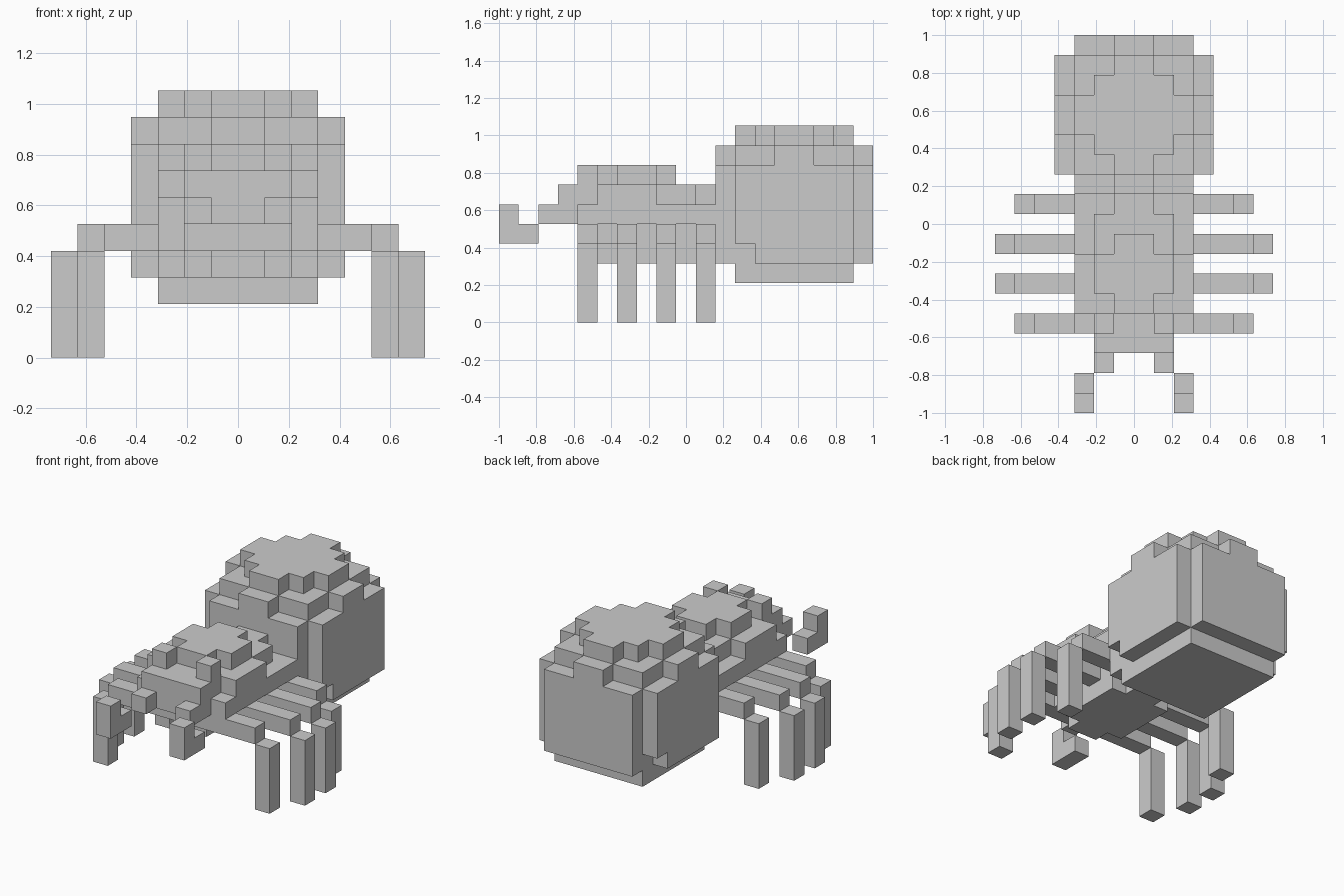
import bpy, bmesh, math

if "Cube" in bpy.data.objects:
    bpy.data.objects.remove(bpy.data.objects["Cube"])

U = 2 / 19          # edge of one cube; grid: x -7..7, y 0..19, z 0..10
parts = {}


def block(part, x0, x1, y0, y1, z0, z1, mirror=False):
    """Fill a box of cubes in a part, optionally mirrored in x."""
    cells = parts.setdefault(part, set())
    for x in range(x0, x1):
        for y in range(y0, y1):
            for z in range(z0, z1):
                cells.add((x, y, z))
                if mirror:
                    cells.add((-1 - x, y, z))


def layer(part, z0, z1, *spans):
    """Stack centred strips given as (half width, y start, y end)."""
    for w, y0, y1 in spans:
        block(part, -w, w, y0, y1, z0, z1)


# Abdomen: stepped round block
layer("abdomen", 2, 3, (3, 12, 18))
layer("abdomen", 3, 8, (3, 11, 19), (4, 12, 18))
layer("abdomen", 8, 9, (1, 11, 19), (3, 12, 18), (4, 14, 16))
layer("abdomen", 9, 10, (1, 12, 18), (2, 13, 17), (3, 14, 16))
parts["abdomen"] -= {(3, 12, 3), (-4, 17, 3)}   # two chipped lower corners

# Head and thorax: stepped layers
layer("thorax", 3, 4, (1, 5, 11), (2, 6, 10))
layer("thorax", 4, 5, (2, 4, 11))
layer("thorax", 5, 6, (2, 3, 4), (3, 4, 11))
layer("thorax", 6, 7, (2, 3, 10), (3, 5, 8), (1, 10, 11))
layer("thorax", 7, 8, (1, 5, 9), (2, 6, 8))

# Eyes on top of the head
block("eyes", 1, 2, 4, 5, 7, 8, True)

# Jaws reaching forward
block("jaws", 1, 2, 2, 3, 5, 6, True)
block("jaws", 2, 3, 1, 2, 4, 5, True)
block("jaws", 2, 3, 0, 1, 4, 6, True)

# Four pairs of legs: level upper part, upright lower part
for i, (y, reach) in enumerate([(4, 5), (6, 6), (8, 6), (10, 5)]):
    name = f"leg_pair_{i + 1}"
    block(name, 2, reach, y, y + 1, 4, 5, True)
    block(name, reach, reach + 1, y, y + 1, 0, 4, True)

# Skin each part, leaving out faces buried between cubes
solid = set().union(*parts.values())
for name, cells in parts.items():
    bm = bmesh.new()
    verts = {}
    for c in sorted(cells):
        for axis in range(3):
            for side in (0, 1):
                n = list(c)
                n[axis] += 2 * side - 1
                if tuple(n) in solid:
                    continue
                a, b = (axis + 1) % 3, (axis + 2) % 3
                ring = []
                for da, db in ((0, 0), (1, 0), (1, 1), (0, 1)):
                    p = list(c)
                    p[axis] += side
                    p[a] += da
                    p[b] += db
                    k = tuple(p)
                    if k not in verts:
                        verts[k] = bm.verts.new((k[0] * U, k[1] * U - 1, k[2] * U))
                    ring.append(verts[k])
                bm.faces.new(ring if side else ring[::-1])
    # Merge flat areas into single faces
    bmesh.ops.dissolve_limit(bm, angle_limit=math.radians(1),
                             verts=bm.verts[:], edges=bm.edges[:])
    mesh = bpy.data.meshes.new(name)
    bm.to_mesh(mesh)
    bm.free()
    bpy.context.collection.objects.link(bpy.data.objects.new(name, mesh))
